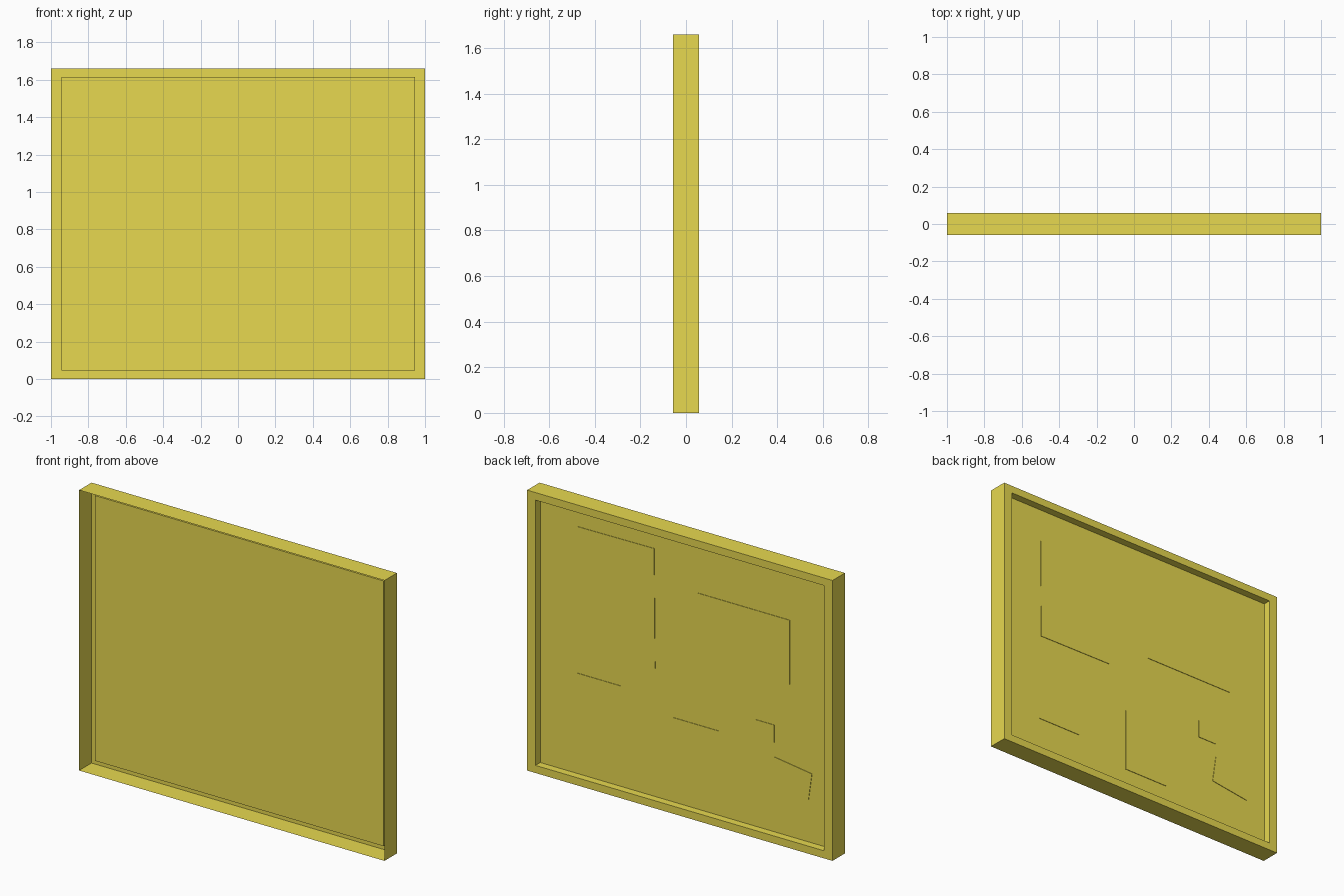
import bpy, bmesh
from math import radians

if "Cube" in bpy.data.objects:
    bpy.data.objects.remove(bpy.data.objects["Cube"])

W, H, D = 1.0, 1.66, 0.058      # half width, height, half depth
IX, IZ = 0.945, 0.045           # inner edge of the rim
PANEL_Y = 0.013                 # recessed panel, seen from the back

mat = bpy.data.materials.new("mustard")
mat.diffuse_color = (0.80, 0.69, 0.08, 1)
mat.use_nodes = True
mat.node_tree.nodes["Principled BSDF"].inputs["Base Color"].default_value = mat.diffuse_color


def finish(bm, name):
    mesh = bpy.data.meshes.new(name)
    bm.to_mesh(mesh)
    bm.free()
    mesh.materials.append(mat)
    obj = bpy.data.objects.new(name, mesh)
    bpy.context.collection.objects.link(obj)
    return obj


# Board shell: outer sides, back rim, recess walls and panel; the front is open
bm = bmesh.new()


def ring(x, z, y):
    return [bm.verts.new(p) for p in
            ((x, y, z), (-x, y, z), (-x, y, H - z), (x, y, H - z))]


rings = [ring(W, 0, -D), ring(W, 0, D), ring(IX, IZ, D), ring(IX, IZ, PANEL_Y)]
for a, b in zip(rings, rings[1:]):
    for i in range(4):
        j = (i + 1) % 4
        bm.faces.new((a[i], a[j], b[j], b[i]))
bm.faces.new(rings[-1])
bm.normal_update()
if bm.faces[-1:][0].normal.y < 0:
    bmesh.ops.reverse_faces(bm, faces=bm.faces[-1:])
for f in bm.faces[:4]:
    c = f.calc_center_median()
    if f.normal.x * c.x + f.normal.z * (c.z - H / 2) < 0:
        bmesh.ops.reverse_faces(bm, faces=[f])
for f in bm.faces[4:8]:
    if f.normal.y < 0:
        bmesh.ops.reverse_faces(bm, faces=[f])
for f in bm.faces[8:12]:
    c = f.calc_center_median()
    if f.normal.x * c.x + f.normal.z * (c.z - H / 2) > 0:
        bmesh.ops.reverse_faces(bm, faces=[f])
finish(bm, "board_shell")

# Paper sheets lying on the panel: centre x, centre z, width, height, tilt
T = 0.003
sheets = [
    (0.445, 1.155, 0.50, 0.71, 0.5),
    (-0.39, 1.135, 0.60, 0.38, 0),
    (0.56, 0.45, 0.29, 0.38, 0),
    (-0.075, 0.355, 0.295, 0.38, 0),
    (-0.525, 0.625, 0.125, 0.105, 0),
    (-0.70, 0.39, 0.25, 0.165, -8),
]
for n, (x, z, w, h, tilt) in enumerate(sheets, 1):
    bm = bmesh.new()
    bmesh.ops.create_cube(bm, size=1)
    bmesh.ops.scale(bm, vec=(w, T, h), verts=bm.verts)
    sheet = finish(bm, f"paper_sheet_{n}")
    sheet.location = (x, PANEL_Y + T / 2, z)
    sheet.rotation_euler.y = radians(tilt)
